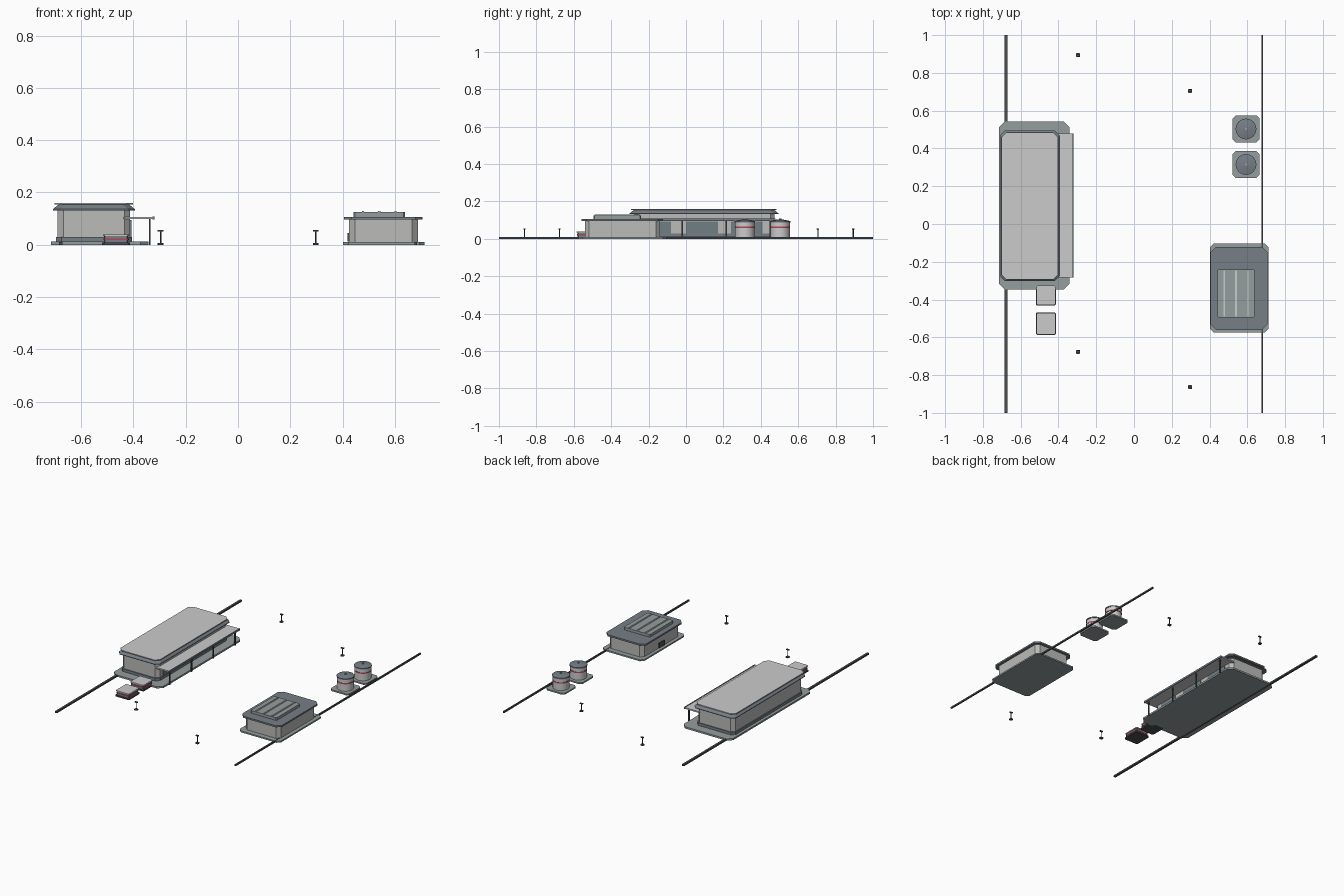
import bpy, bmesh, math

if "Cube" in bpy.data.objects:
    bpy.data.objects.remove(bpy.data.objects["Cube"])


def mat(name, r, g, b):
    m = bpy.data.materials.new(name)
    m.diffuse_color = (r, g, b, 1)
    m.use_nodes = True
    m.node_tree.nodes["Principled BSDF"].inputs["Base Color"].default_value = m.diffuse_color
    return m


CONCRETE = mat("concrete", .30, .34, .34)
SLATE = mat("slate", .18, .21, .24)
DARK = mat("dark_metal", .07, .075, .08)
GLASS = mat("glass", .16, .21, .23)
RED = mat("red_stripe", .45, .06, .09)
WALL = mat("wall", .5, .5, .49)


def finish(bm, name, m):
    bmesh.ops.recalc_face_normals(bm, faces=bm.faces)
    me = bpy.data.meshes.new(name)
    bm.to_mesh(me)
    bm.free()
    ob = bpy.data.objects.new(name, me)
    bpy.context.collection.objects.link(ob)
    if m:
        me.materials.append(m)
    return ob


def outline(x0, x1, y0, y1, c):
    """Rectangle, with corners cut by c."""
    if c == 0:
        return [(x0, y0), (x1, y0), (x1, y1), (x0, y1)]
    return [(x0 + c, y0), (x1 - c, y0), (x1, y0 + c), (x1, y1 - c),
            (x1 - c, y1), (x0 + c, y1), (x0, y1 - c), (x0, y0 + c)]


def slab(name, x0, x1, y0, y1, z0, z1, c=0, m=None, inset=0):
    """Chamfered prism; the top ring can be drawn in by inset."""
    bm = bmesh.new()
    i = inset
    low = [bm.verts.new((x, y, z0)) for x, y in outline(x0, x1, y0, y1, c)]
    top = [bm.verts.new((x, y, z1)) for x, y in
           outline(x0 + i, x1 - i, y0 + i, y1 - i, c)]
    n = len(low)
    bm.faces.new(low)
    bm.faces.new(top)
    for k in range(n):
        bm.faces.new((low[k], low[(k + 1) % n], top[(k + 1) % n], top[k]))
    return finish(bm, name, m)


def cylinder(name, x, y, z0, z1, r, m=None, r2=None, sides=24):
    bm = bmesh.new()
    bmesh.ops.create_cone(bm, cap_ends=True, segments=sides, radius1=r,
                          radius2=r if r2 is None else r2, depth=z1 - z0)
    bmesh.ops.translate(bm, verts=bm.verts, vec=(x, y, (z0 + z1) / 2))
    ob = finish(bm, name, m)
    if sides > 8:
        bpy.ops.object.select_all(action='DESELECT')
        ob.select_set(True)
        bpy.context.view_layer.objects.active = ob
        bpy.ops.object.shade_smooth_by_angle(angle=math.radians(30))
    return ob


# Long building on the left
slab("hall_platform", -.715, -.342, -.347, .542, 0, .012, .03, CONCRETE)
slab("hall_skirt", -.696, -.406, -.284, .479, .012, .03, .022, SLATE)
slab("hall_walls", -.69, -.412, -.278, .473, .012, .135, .022, WALL)
slab("hall_eave", -.708, -.394, -.302, .495, .132, .136, .025, SLATE)
slab("hall_roof_slope", -.708, -.394, -.302, .495, .136, .154, .025, SLATE, .022)
slab("hall_roof_cap", -.701, -.402, -.294, .484, .154, .16, .025)

# Canopy with posts and shop windows
slab("canopy", -.437, -.322, -.283, .479, .098, .107, .004)
slab("canopy_edge_trim", -.327, -.320, -.283, .479, .096, .109, 0, SLATE)
for i in range(4):
    y = -.255 + i * .235
    slab(f"canopy_post_{i}", -.341, -.334, y - .004, y + .004, 0, .098, 0, DARK)
for i, (a, b) in enumerate([(-.22, -.08), (0, .17), (.24, .41)]):
    slab(f"hall_window_{i}", -.415, -.408, a, b, .03, .094, 0, GLASS)

# Two low storage bins by the hall
for i, (a, b) in enumerate([(-.432, -.322), (-.588, -.468)]):
    slab(f"bin_base_{i}", -.519, -.413, a, b, 0, .008, .006, DARK)
    slab(f"bin_body_{i}", -.512, -.42, a + .008, b - .008, .008, .034, .004, SLATE)
    slab(f"bin_stripe_{i}", -.515, -.417, a + .006, b - .006, .018, .025, .004, RED)
    slab(f"bin_lid_{i}", -.516, -.416, a + .003, b - .003, .034, .04, .006)

# Small building on the right
slab("shed_platform", .402, .713, -.574, -.104, 0, .01, .02, CONCRETE)
slab("shed_walls", .425, .688, -.54, -.138, .01, .096, .022, WALL)
slab("shed_roof", .405, .706, -.56, -.122, .096, .107, .028, SLATE)
slab("shed_roof_panel", .442, .638, -.495, -.24, .107, .125, .006, CONCRETE)
for i, x in enumerate((.478, .54, .602)):
    slab(f"roof_panel_rib_{i}", x - .004, x + .004, -.49, -.245, .125, .13)
slab("shed_hatch", .419, .43, -.37, -.31, .012, .045, 0, DARK)

# Two storage tanks
for i, y in enumerate((.503, .315)):
    x = .593
    slab(f"tank_base_{i}", x - .071, x + .071, y - .072, y + .072, 0, .01, .016, CONCRETE)
    cylinder(f"tank_body_{i}", x, y, .01, .093, .052)
    cylinder(f"tank_stripe_{i}", x, y, .058, .066, .0535, RED)
    cylinder(f"tank_rim_{i}", x, y, .088, .096, .055, SLATE)
    cylinder(f"tank_lid_{i}", x, y, .096, .104, .052, SLATE, .012)
    cylinder(f"tank_knob_{i}", x, y, .103, .11, .007, CONCRETE, sides=8)

# Long kerb rails at both sides
slab("left_rail", -.685, -.67, -1, 1, 0, .011, 0, DARK)
slab("right_rail", .675, .684, -1, 1, 0, .011, 0, DARK)

# Path lamps
for i, (x, y) in enumerate([(-.296, .894), (.297, .705), (-.296, -.677), (.297, -.863)]):
    slab(f"lamp_base_{i}", x - .011, x + .011, y - .011, y + .011, 0, .006, .004, DARK)
    cylinder(f"lamp_post_{i}", x, y, .006, .052, .003, DARK, sides=8)
    slab(f"lamp_head_{i}", x - .011, x + .011, y - .006, y + .006, .051, .056, .002, DARK)
